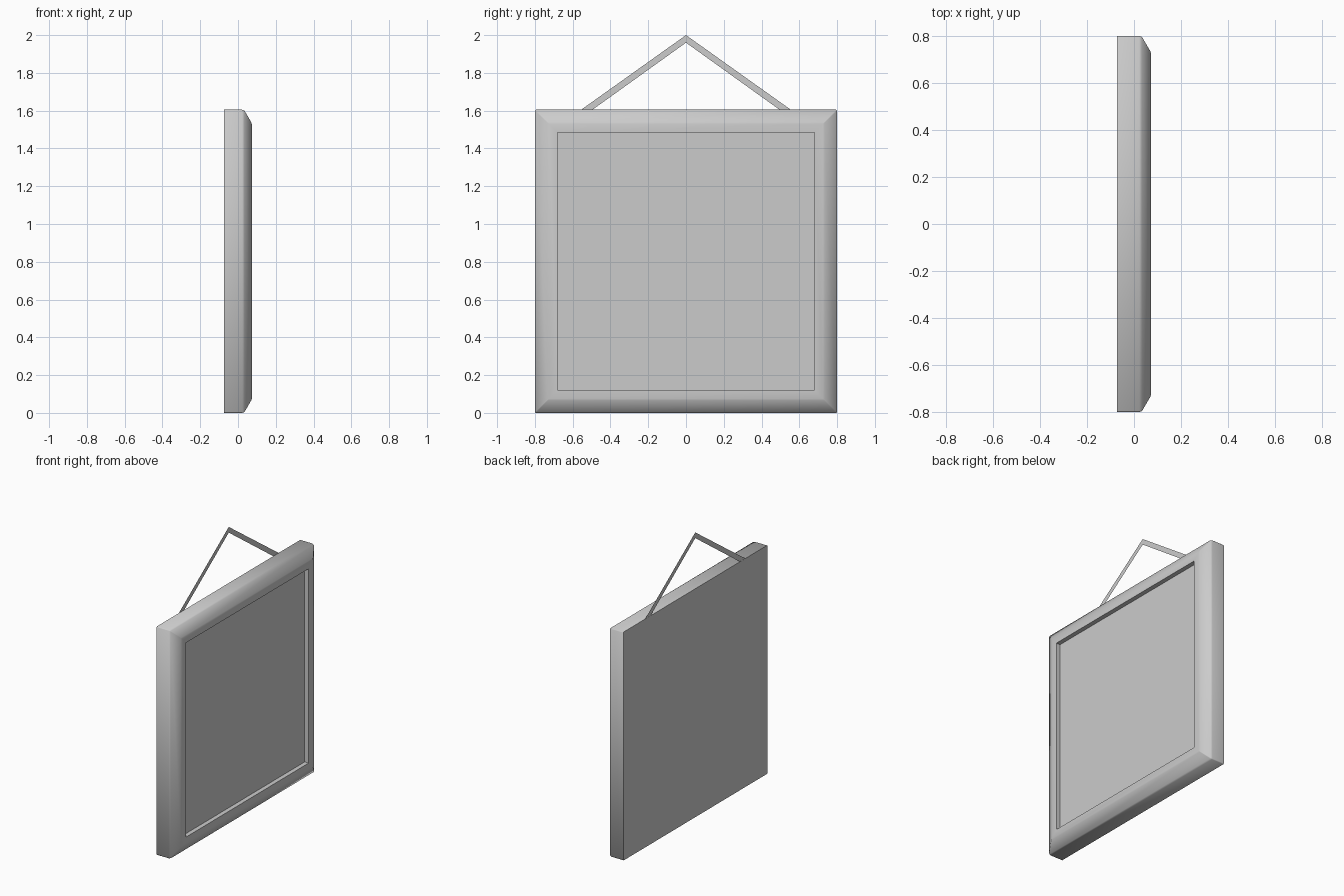
import bpy, bmesh, math

if "Cube" in bpy.data.objects:
    bpy.data.objects.remove(bpy.data.objects["Cube"])

HALF, H = 0.8, 1.605


def make_object(name, bm):
    mesh = bpy.data.meshes.new(name)
    bm.to_mesh(mesh)
    bm.free()
    obj = bpy.data.objects.new(name, mesh)
    bpy.context.collection.objects.link(obj)
    return obj


def ring(bm, x, inset, c):
    # rectangle in the YZ plane with small corner chamfers
    a, lo, hi = HALF - inset, inset, H - inset
    pts = [(a - c, lo), (a, lo + c), (a, hi - c), (a - c, hi),
           (-a + c, hi), (-a, hi - c), (-a, lo + c), (-a + c, lo)]
    return [bm.verts.new((x, y, z)) for y, z in pts]


# Frame moulding: (x, inset, corner chamfer) from back to recess
profile = [(-0.073, 0, 0.005), (0.022, 0, 0.005), (0.034, 0.004, 0.005),
           (0.070, 0.066, 0.002), (0.073, 0.075, 0), (0.073, 0.12, 0),
           (0.042, 0.12, 0)]
bm = bmesh.new()
rings = [ring(bm, *p) for p in profile]
bm.faces.new(rings[0])
for r0, r1 in zip(rings, rings[1:]):
    for i in range(8):
        j = (i + 1) % 8
        bm.faces.new((r0[i], r0[j], r1[j], r1[i]))
bmesh.ops.remove_doubles(bm, verts=bm.verts, dist=1e-5)
bmesh.ops.recalc_face_normals(bm, faces=bm.faces)
frame = make_object("frame", bm)
bpy.context.view_layer.objects.active = frame
frame.select_set(True)
bpy.ops.object.shade_smooth_by_angle(angle=math.radians(50))

# Recessed picture panel
bm = bmesh.new()
w, z0, z1 = HALF - 0.12, 0.12, H - 0.12
bm.faces.new([bm.verts.new((0.042, y, z))
              for y, z in [(-w, z0), (w, z0), (w, z1), (-w, z1)]])
make_object("picture_panel", bm)

# Flat hanging cord: two mirrored strips meeting at the apex
bm = bmesh.new()
top, low = [bm.verts.new((-0.072, 0, z)) for z in (2.0, 1.96)]
for s in (1, -1):
    outer = bm.verts.new((-0.072, 0.555 * s, H))
    inner = bm.verts.new((-0.072, 0.495 * s, H))
    bm.faces.new((top, low, inner, outer) if s > 0 else (top, outer, inner, low))
make_object("hanging_cord", bm)
